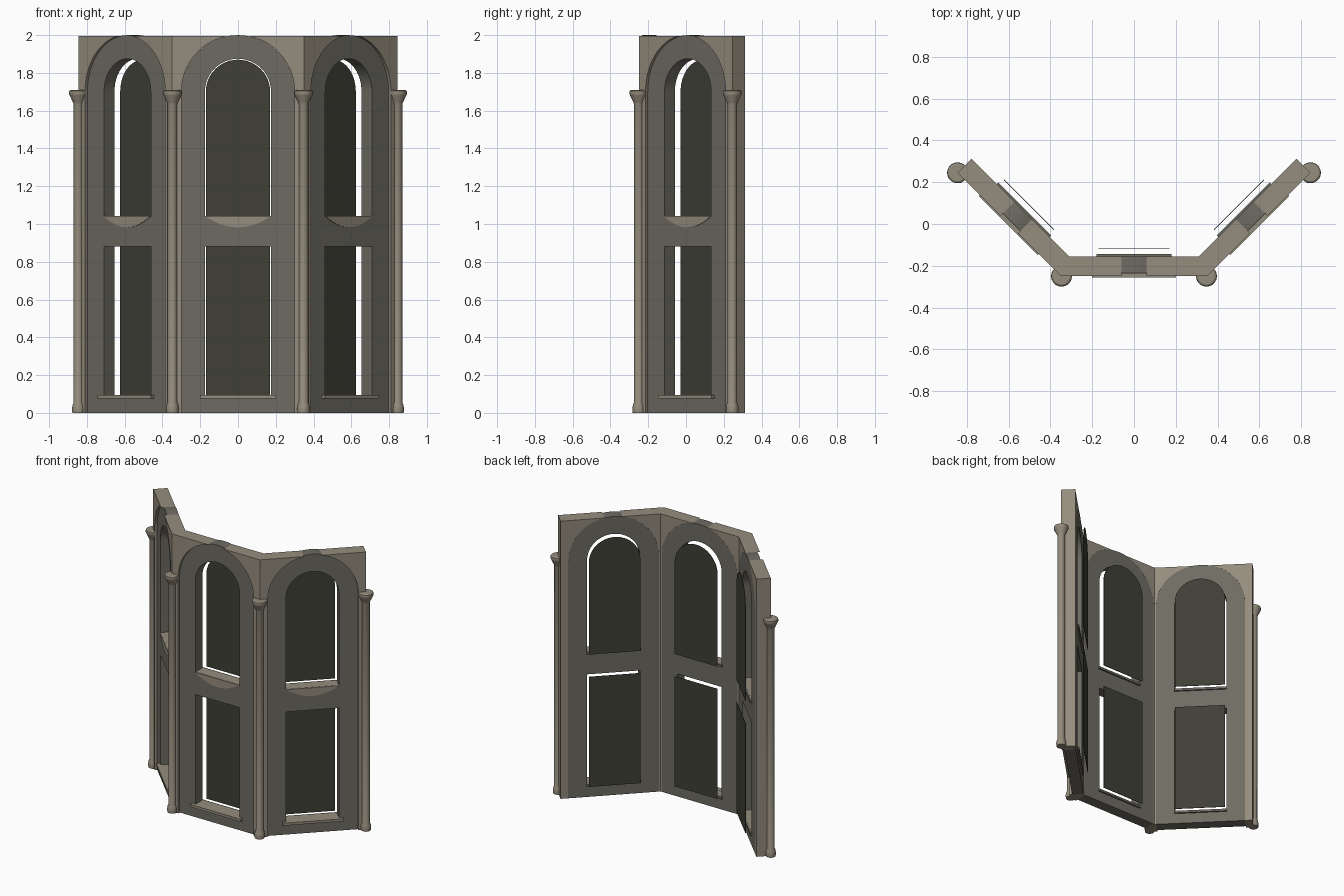
import bpy, bmesh
from math import sin, cos, asin, pi, radians, tan
from mathutils import Matrix, Vector

cube = bpy.data.objects.get("Cube")
if cube:
    bpy.data.objects.remove(cube, do_unlink=True)


def material(name, r, g, b):
    m = bpy.data.materials.new(name)
    m.use_nodes = True
    m.diffuse_color = (r, g, b, 1)
    m.node_tree.nodes["Principled BSDF"].inputs["Base Color"].default_value = (r, g, b, 1)
    return m


stone = material("warm stone", 0.30, 0.265, 0.205)
grey = material("grey frame", 0.155, 0.148, 0.122)
dark = material("dark glass", 0.05, 0.05, 0.038)

HALF, THICK, SPRING, TOP = 0.35, 0.095, 1.70, 1.994
OUTER, INNER, RECESS = 0.30, 0.175, 0.017


def finish(name, mesh, mat, matrix):
    bm = bmesh.new()
    bm.from_mesh(mesh)
    bmesh.ops.remove_doubles(bm, verts=bm.verts, dist=1e-5)
    bmesh.ops.recalc_face_normals(bm, faces=bm.faces)
    bm.to_mesh(mesh)
    bm.free()
    mesh.materials.clear()
    mesh.materials.append(mat)
    for p in mesh.polygons:
        p.use_smooth = True
    mesh.set_sharp_from_angle(angle=radians(30))
    ob = bpy.data.objects.new(name, mesh)
    ob.matrix_world = matrix
    bpy.context.collection.objects.link(ob)


def slab(name, loops, d0, d1, mat, matrix, miters=()):
    """Fill closed outlines (inner ones become holes) and extrude from depth d0 to d1."""
    cu = bpy.data.curves.new(name, 'CURVE')
    cu.dimensions, cu.fill_mode = '2D', 'BOTH'
    cu.extrude = (d1 - d0) / 2
    for pts in loops:
        sp = cu.splines.new('POLY')
        sp.points.add(len(pts) - 1)
        for p, (x, z) in zip(sp.points, pts):
            p.co = (x, z, 0, 1)
        sp.use_cyclic_u = True
    tmp = bpy.data.objects.new("outline", cu)
    bpy.context.collection.objects.link(tmp)
    deps = bpy.context.evaluated_depsgraph_get()
    mesh = bpy.data.meshes.new_from_object(tmp.evaluated_get(deps))
    bpy.data.objects.remove(tmp, do_unlink=True)
    bpy.data.curves.remove(cu)
    mesh.transform(Matrix.Translation((0, (d0 + d1) / 2, 0)) @ Matrix.Rotation(pi / 2, 4, 'X'))
    # Mitre the back edge where panels meet
    for v in mesh.vertices:
        for side in miters:
            if v.co.x * side > HALF - 0.01 and v.co.y > THICK / 2:
                v.co.x -= side * THICK * tan(pi / 8)
    mesh.name = name
    finish(name, mesh, mat, matrix)


def arc(r, a0, a1, n=24):
    return [(r * cos(a0 + (a1 - a0) * i / n), SPRING + r * sin(a0 + (a1 - a0) * i / n))
            for i in range(n + 1)]


def arch(r, bottom):
    return [(-r, bottom), (r, bottom)] + arc(r, 0, pi)


def rect(w, z0, z1):
    return [(-w, z0), (w, z0), (w, z1), (-w, z1)]


def panel(side, matrix, miters):
    # Outer wall, split by the tall arch
    half = [(OUTER, 0), (HALF, 0), (HALF, TOP)] + arc(OUTER, asin((TOP - SPRING) / OUTER), 0, 14)
    slab(side + "_wall_right", [half], 0, THICK, stone, matrix, miters)
    slab(side + "_wall_left", [[(-x, z) for x, z in half]], 0, THICK, stone, matrix, miters)
    # Recessed frame with two openings
    slab(side + "_window_frame", [arch(OUTER, 0), arch(INNER, 1.04), rect(INNER, 0.09, 0.88)],
         RECESS, THICK, grey, matrix)
    # Panes set behind the wall
    slab(side + "_upper_pane", [arch(0.17, 1.04)], 0.133, 0.136, dark, matrix)
    slab(side + "_lower_pane", [rect(0.17, 0.09, 0.88)], 0.133, 0.136, dark, matrix)
    # Curved apron under the upper opening
    n = 16
    apron = [(-INNER * cos(pi * i / n), 1.042 - 0.06 * (1 - cos(pi * i / n) ** 2))
             for i in range(n + 1)]
    slab(side + "_upper_apron", [apron], RECESS - 0.004, RECESS + 0.004, stone, matrix)
    # Sills: front ledge, inner slabs and back lips
    slab(side + "_front_sill", [rect(0.20, 0.076, 0.094)], -0.007, 0.03, stone, matrix)
    for level, z in (("upper", 1.04), ("lower", 0.09)):
        slab(side + "_" + level + "_inner_sill", [rect(INNER - 0.001, z - 0.004, z + 0.003)],
             RECESS + 0.002, THICK, stone, matrix)
        slab(side + "_" + level + "_back_lip", [rect(0.18, z - 0.014, z + 0.002)],
             THICK - 0.005, THICK + 0.011, grey, matrix)


def place(x, y, angle):
    return Matrix.Translation((x, y, 0)) @ Matrix.Rotation(angle, 4, 'Z')


FRONT = -0.25
reach = HALF * cos(pi / 4)
panel("center", place(0, FRONT, 0), (-1, 1))
for name, s in (("left", 1), ("right", -1)):
    panel(name, place(s * (HALF + reach), FRONT + reach, s * pi / 4), (-s,))


# Turned columns at the corners and ends
def column(name, x, y):
    profile = [(0, 0), (0.032, 0), (0.034, 0.02), (0.031, 0.042), (0.025, 0.056), (0.025, 1.635),
               (0.029, 1.645), (0.046, 1.68), (0.050, 1.69), (0.048, 1.705), (0.040, 1.71), (0, 1.71)]
    bm = bmesh.new()
    vs = [bm.verts.new((r, 0, z)) for r, z in profile]
    es = [bm.edges.new(pair) for pair in zip(vs, vs[1:])]
    bmesh.ops.spin(bm, geom=vs + es, cent=(0, 0, 0), axis=(0, 0, 1), angle=2 * pi, steps=20)
    mesh = bpy.data.meshes.new(name)
    bm.to_mesh(mesh)
    bm.free()
    finish(name, mesh, stone, Matrix.Translation((x, y, 0)))


for name, s in (("left", 1), ("right", -1)):
    column(name + "_corner_column", s * (HALF - 0.003), FRONT)
    column(name + "_end_column", s * (HALF + 2 * reach), FRONT + 2 * reach)
